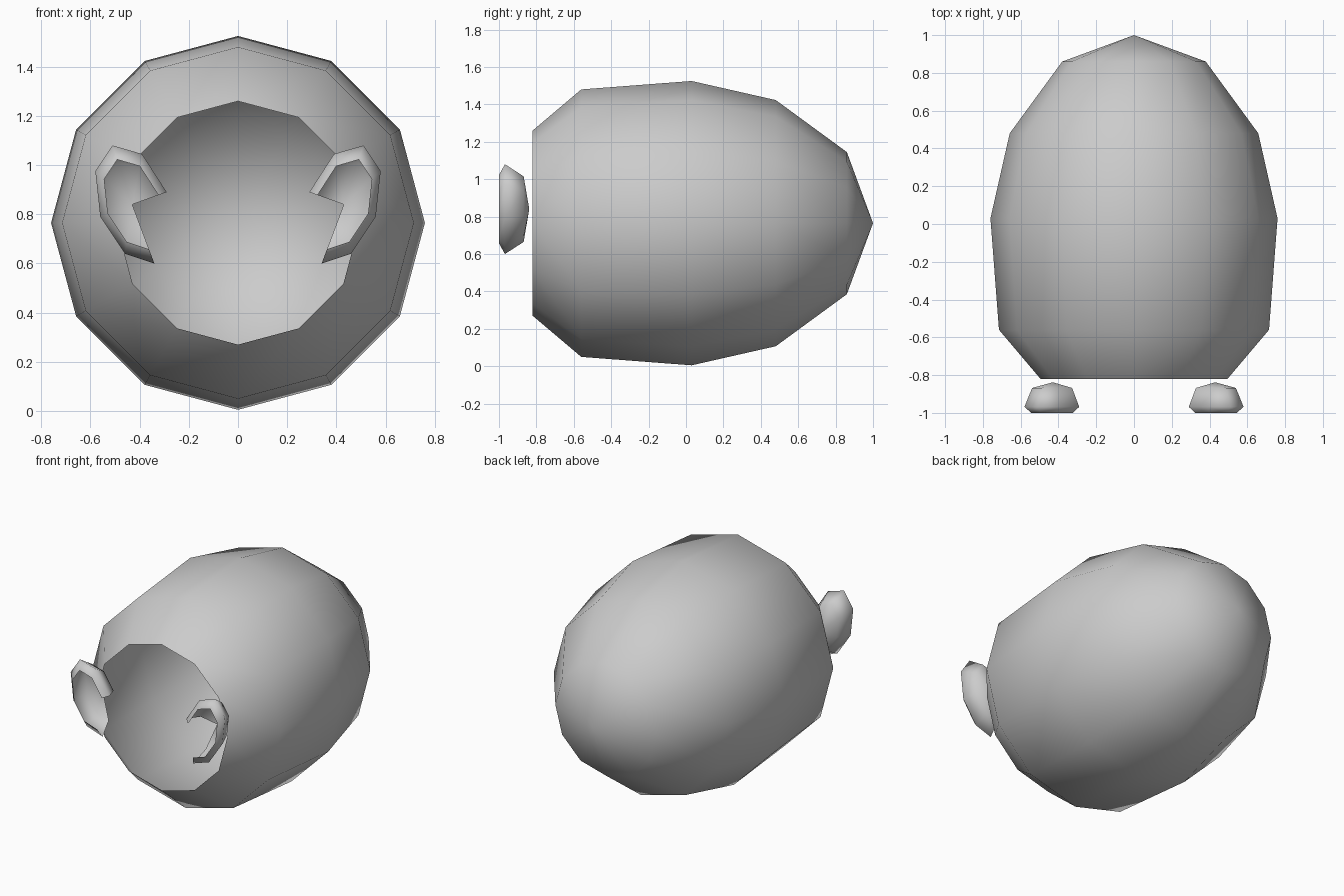
import bpy, bmesh
from math import sin, cos, radians
from mathutils import Vector

if "Cube" in bpy.data.objects:
    bpy.data.objects.remove(bpy.data.objects["Cube"])


def open_shell(name, rows, pole, closed):
    """Skin rows of points running front to back, closing them on a rear pole."""
    bm = bmesh.new()
    rings = [[bm.verts.new(p) for p in row] for row in rows]
    tip = bm.verts.new(pole)
    n = len(rows[0])
    for i in range(n if closed else n - 1):
        j = (i + 1) % n
        for a, b in zip(rings, rings[1:]):
            bm.faces.new((a[i], a[j], b[j], b[i]))
        bm.faces.new((rings[-1][i], rings[-1][j], tip))
    bmesh.ops.recalc_face_normals(bm, faces=bm.faces)
    # Normals point away from the inside of the bowl
    rear = [f for f in bm.faces if tip in f.verts]
    if sum(f.normal.y for f in rear) < 0:
        bmesh.ops.reverse_faces(bm, faces=bm.faces)
    for f in bm.faces:
        f.smooth = True
    mesh = bpy.data.meshes.new(name)
    bm.to_mesh(mesh)
    bm.free()
    obj = bpy.data.objects.new(name, mesh)
    bpy.context.collection.objects.link(obj)
    return obj


# Egg-shaped body, 12 sides, open at the front
body_z = 0.765
profile = [(-0.82, 0.495), (-0.56, 0.715), (0.03, 0.76), (0.48, 0.658), (0.86, 0.38)]
body_rows = [[(r * sin(radians(30 * k)), y, body_z + r * cos(radians(30 * k)))
              for k in range(12)] for y, r in profile]
open_shell("body_shell", body_rows, (0, 1.0, body_z), True)

# Tilted oval cups in front of the opening, with the inner quarter missing
outline = [(0.34, 0.60), (0.46, 0.64), (0.56, 0.79), (0.58, 0.975),
           (0.51, 1.08), (0.39, 1.045), (0.29, 0.89)]
centre = Vector((0.43, 0.84))
for side, label in ((-1, "left"), (1, "right")):
    rows = []
    for y, s in ((-1.0, 0.76), (-0.968, 1.0), (-0.868, 0.73)):
        pts = [centre + (Vector(p) - centre) * s for p in outline]
        rows.append([(side * p.x, y, p.y) for p in pts])
    open_shell(label + "_front_cup", rows, (side * centre.x, -0.838, centre.y), False)
